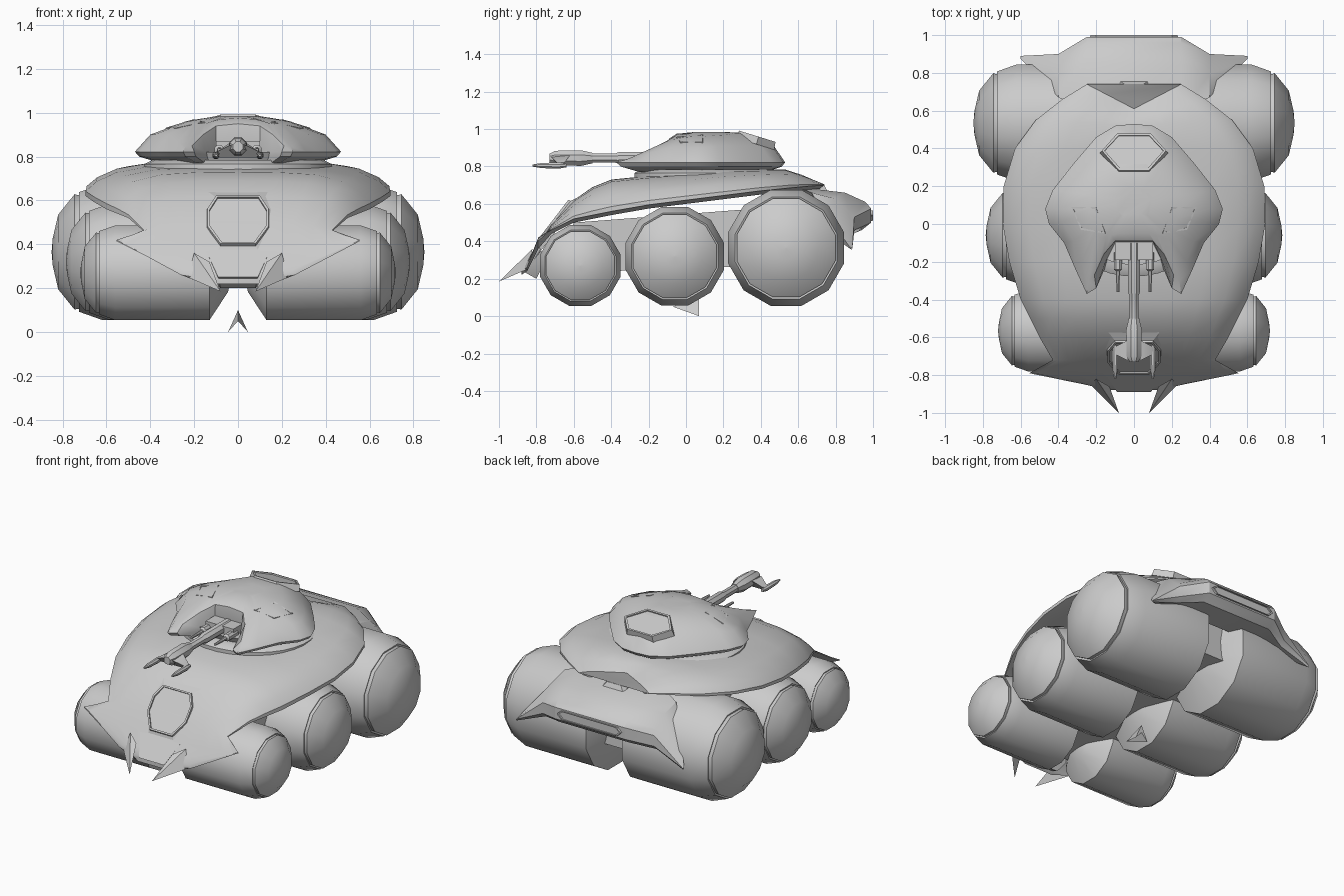
import bpy, bmesh, math
from mathutils import Vector

cube = bpy.data.objects.get("Cube")
if cube:
    bpy.data.objects.remove(cube)

grey = bpy.data.materials.new("plain_grey")
grey.use_nodes = True
grey.diffuse_color = (.6, .6, .6, 1)
bsdf = next(n for n in grey.node_tree.nodes if n.type == 'BSDF_PRINCIPLED')
bsdf.inputs["Base Color"].default_value = grey.diffuse_color


def finish(name, bm, angle=30):
    bmesh.ops.recalc_face_normals(bm, faces=bm.faces)
    mesh = bpy.data.meshes.new(name)
    bm.to_mesh(mesh)
    bm.free()
    mesh.materials.append(grey)
    ob = bpy.data.objects.new(name, mesh)
    bpy.context.collection.objects.link(ob)
    bpy.ops.object.select_all(action='DESELECT')
    ob.select_set(True)
    bpy.context.view_layer.objects.active = ob
    bpy.ops.object.shade_smooth_by_angle(angle=math.radians(angle))
    return ob


def sym(half):
    """Close a half outline by mirroring it across x = 0."""
    return half + [(-p[0], *p[1:]) for p in reversed(half) if p[0] > 0]


def loft(name, rings, angle=30):
    """Skin closed rings of equal length and cap both ends."""
    bm = bmesh.new()
    rows = [[bm.verts.new(p) for p in ring] for ring in rings]
    for a, b in zip(rows, rows[1:]):
        for i in range(len(a)):
            j = (i + 1) % len(a)
            bm.faces.new((a[i], a[j], b[j], b[i]))
    bm.faces.new(rows[0])
    bm.faces.new(rows[-1])
    bmesh.ops.remove_doubles(bm, verts=bm.verts, dist=.0005)
    return finish(name, bm, angle)


def convex(name, pts):
    bm = bmesh.new()
    for p in pts:
        bm.verts.new(p)
    bmesh.ops.convex_hull(bm, input=bm.verts)
    return finish(name, bm)


def panel(name, pts, up, flare=1.12, rise=.012, border=.015, sink=.008):
    """Raised frame around a recessed flat panel."""
    up = Vector(up).normalized()
    pts = [Vector(p) for p in pts]
    mid = sum(pts, Vector()) / len(pts)
    inner = [p - (p - mid).normalized() * border for p in pts]
    return loft(name, [[mid + (p - mid) * flare - up * .03 for p in pts],
                       [p + up * rise for p in pts],
                       [p + up * rise for p in inner],
                       [p + up * (rise - sink) for p in inner]], 20)


def spin(name, profile, origin, axis, sides=12, squash=1):
    """Revolve (position, radius) pairs around the x, y or z axis."""
    rings = []
    for t, r in profile:
        ring = []
        for k in range(sides):
            a = math.tau * (k + .5) / sides
            c, s = r * math.cos(a), r * math.sin(a) * squash
            v = {'x': (t, c, s), 'y': (c, t, s), 'z': (c, s, t)}[axis]
            ring.append(Vector(origin) + Vector(v))
        rings.append(ring)
    return loft(name, rings, 40 if axis == 'x' else 31)


def box(name, x, y, z):
    return convex(name, [(a, b, c) for a in x for b in y for c in z])


SIDES = (("left", 1), ("right", -1))

# Six drum wheels with domed outer hubs
for label, y, z, r, out in (("front", -.565, .27, .216, .72),
                            ("middle", -.06, .32, .264, .785),
                            ("rear", .535, .365, .31, .85)):
    k = r / .31
    R = r / math.cos(math.pi / 12)
    prof = [(.03, .02 * R), (.045, .4 * R), (.13, R), (out - .23 * k, R),
            (out - .125 * k, .88 * R), (out - .13 * k, .84 * R),
            (out - .115 * k, .84 * R), (out - .105 * k, .85 * R),
            (out - .03 * k, .55 * R), (out - .005, .2 * R), (out, .01 * R)]
    for side, s in SIDES:
        spin(f"{label}_wheel_{side}", [(s * t, q) for t, q in prof], (0, y, z), 'x')

# Chassis between the wheels and a small keel fin
convex("chassis", [(s * x, y, z) for s in (1, -1) for x, y, z in
                   ((.42, -.7, .23), (.42, .72, .28), (.42, .7, .6), (.42, -.6, .5))])
loft("keel_fin", [[(0, -.07, .05)] * 4,
                  [(0, .07, .1), (.045, .07, 0), (0, .07, .05), (-.045, .07, 0)]])

# Domed hull shell: y, half width, rim height, crown height, notch depth
STATIONS = [(-.88, .13, .24, .26, 0), (-.85, .26, .26, .30, 0),
            (-.79, .555, .42, .38, 0), (-.72, .43, .46, .49, 0),
            (-.6, .5, .52, .62, 0), (-.5, .55, .54, .69, 0),
            (-.4, .6, .56, .73, 0), (-.2, .66, .595, .75, 0),
            (0, .695, .62, .765, 0), (.2, .69, .645, .78, 0),
            (.4, .63, .67, .785, 0), (.55, .52, .685, .785, .03),
            (.66, .38, .695, .76, .1), (.74, .25, .7, .72, .13)]
SECTION = [(0, 1), (.3, .99), (.58, .93), (.8, .74), (.93, .45), (1, .15), (1, 0)]
rings = []
for y, w, rim, top, notch in STATIONS:
    half = [(u * w, y - notch * (1 - u), rim + (top - rim) * f) for u, f in SECTION]
    low = min(rim, top) - .02
    half += [(.8 * w, y - notch * .2, low), (0, y - notch, low)]
    rings.append(sym(half))
loft("hull_shell", rings, 35)

# Nose plate, fangs and sloped window
convex("nose_plate", [(s * x, y, z) for s in (1, -1) for x, y, z in
                      ((.15, -.79, .38), (.09, -.89, .25), (.08, -.8, .2), (.15, -.75, .3))])
for side, s in SIDES:
    convex("fang_" + side, [(s * .13, -.86, .32), (s * .23, -.85, .25),
                            (s * .2, -.82, .36), (s * .08, -1, .185)])


def slope(outline):
    """Place (x, height) points on the front slope of the hull."""
    return sym([(x, -.605 - (.62 - z) * .77, z) for x, z in outline])


WINDOW = [(.1, .61), (.14, .55), (.14, .47), (.08, .39)]
panel("window_collar", slope(WINDOW), (0, -.77, .64), 1.6, .008, .005, .004)
panel("front_window", slope(WINDOW), (0, -.77, .64), 1.05, .02, .012, .01)

# Rear deck with drooping side spikes, lofted across x
CORE = [(.6, .69), (.85, .66), (.96, .61), (.99, .575), (.99, .5), (.94, .46), (.75, .47)]
FLANK = [(.67, .66), (.79, .63), (.87, .56), (.9, .53), (.9, .46), (.87, .43), (.75, .45)]
TIP = [(.875, .37)] * 3 + [(.89, .365)] * 2 + [(.885, .355)] * 2
half = [(.25, CORE), (.4, FLANK), (.6, TIP)]
loft("rear_deck", [[(x, *p) for p in prof] for x, prof in
                   [(-x, p) for x, p in reversed(half)] + half])
panel("rear_bar", sym([(.2, .99, .565), (.23, .99, .54), (.2, .99, .51)]),
      (0, 1, 0), 1.05, .01, .012, .015)
convex("rear_latch", sym([(.07, .66, .71), (.05, .74, .7), (.08, .76, .66), (.08, .64, .66)]))

# Turret ring
spin("turret_ring", [(.7, .43), (.765, .43), (.785, .39), (.785, .34), (.82, .36)],
     (0, .1, 0), 'z', 32, .88)

# Turret shell: rim, shoulder and crown outlines share one point order
RIM = [(0, .53), (.1, .52), (.2, .46), (.32, .32), (.43, .18), (.47, .08), (.45, 0),
       (.37, -.1), (.31, -.24), (.25, -.37), (.2, -.34), (.15, -.2), (.1, -.1), (0, -.1)]
SHOULDER = [(0, .47, .91), (.09, .46, .91), (.16, .4, .91), (.26, .29, .91),
            (.36, .17, .91), (.4, .08, .9), (.38, .01, .9), (.32, -.09, .9),
            (.28, -.2, .87), (.24, -.3, .845), (.21, -.27, .85), (.16, -.16, .9),
            (.1, -.09, .94), (0, -.09, .95)]
CROWN = [(0, .3, .98), (.07, .3, .98), (.11, .27, .98), (.17, .22, .97), (.22, .15, .965),
         (.24, .08, .96), (.23, .03, .96), (.21, -.01, .955), (.2, -.04, .95),
         (.18, -.07, .945), (.15, -.07, .95), (.12, -.06, .96), (.08, -.05, .97),
         (0, -.05, .975)]


def rim(k, z):
    return sym([(x * k, .12 + (y - .12) * k, z) for x, y in RIM])


peak = [(x * .4, .12 + (y - .12) * .4, .985) for x, y, z in CROWN]
loft("turret_shell", [rim(.75, .77), rim(.96, .8), rim(1, .822),
                      sym(SHOULDER), sym(CROWN), sym(peak)], 32)

# Turret hatch and brow panels
panel("rear_hatch", sym([(.08, .28, .98), (.17, .385, .948), (.09, .475, .92)]),
      (0, .3, .95), 1.06, .012, .014)
for side, s in SIDES:
    panel("brow_panel_" + side, [(s * .33, .09, .925), (s * .2, .09, .965),
                                 (s * .15, -.05, .953), (s * .28, -.03, .925)],
          (s * .3, -.1, .95), 1.04, .006, .012, .006)

# Gun: cradle, barrel, breech and forked muzzle
box("gun_cradle", (-.1, .1), (-.19, -.08), (.82, .87))
spin("gun_barrel", [(-.56, .026), (-.38, .026), (-.36, .034), (-.1, .034)],
     (0, 0, .845), 'y', 8)
spin("gun_muzzle", [(-.73, .025), (-.7, .042), (-.56, .045), (-.5, .03)],
     (0, 0, .845), 'y', 8)
convex("muzzle_bridge", sym([(.1, -.69, .82), (.1, -.65, .82), (.04, -.62, .86),
                             (.04, -.72, .85), (.09, -.67, .795)]))
for side, s in SIDES:
    spin("fork_" + side, [(-.82, .006), (-.77, .015), (-.68, .018), (-.64, .01)],
         (s * .1, 0, .805), 'y', 8)
    spin("side_gun_" + side, [(-.36, .008), (-.25, .012), (-.24, .024), (-.15, .024)],
         (s * .085, 0, .83), 'y', 8)
